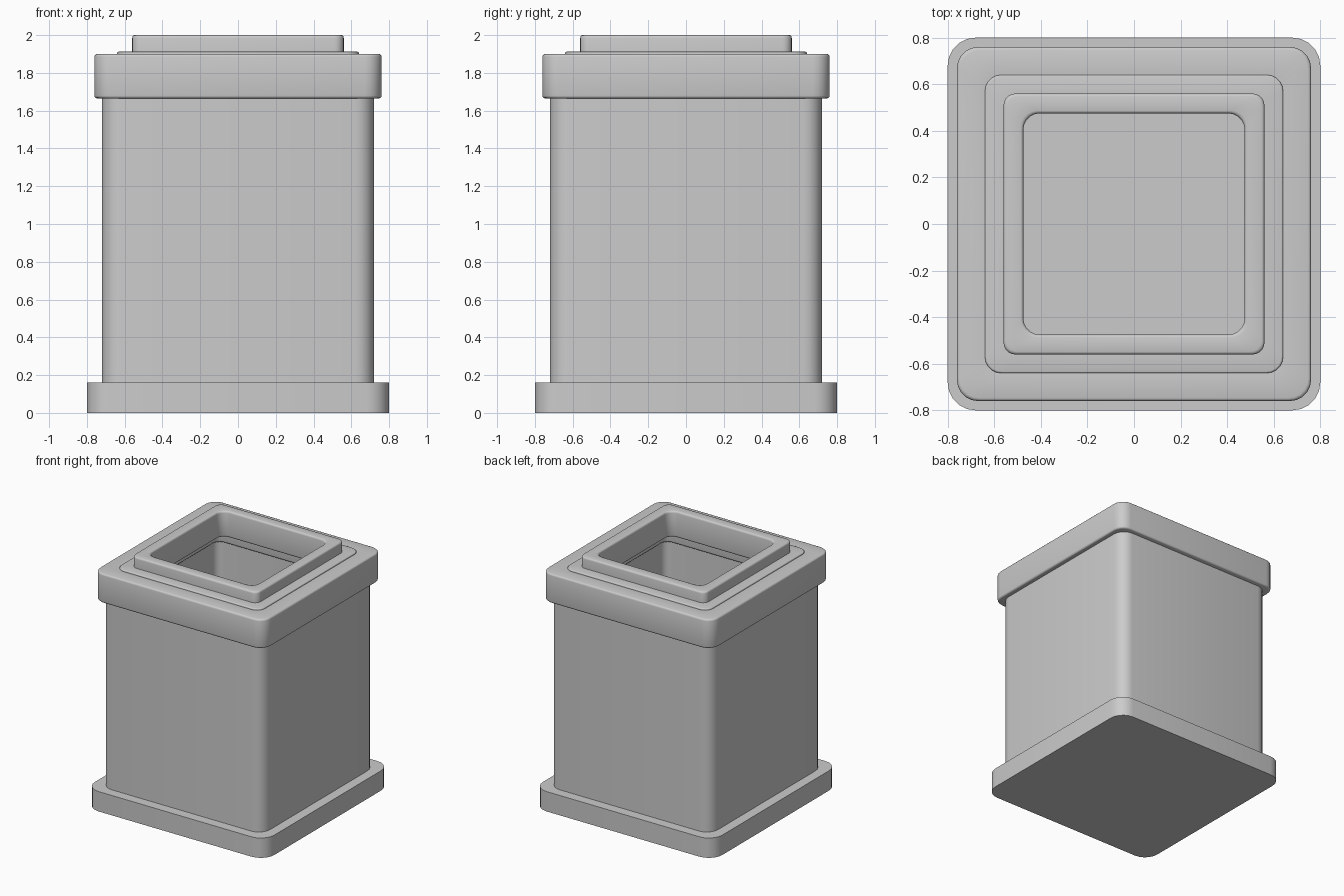
import bpy, bmesh, math

if "Cube" in bpy.data.objects:
    bpy.data.objects.remove(bpy.data.objects["Cube"])

SEG = 5  # segments per rounded corner


def rounded_square(half, radius, z):
    """Points of a horizontal square with rounded corners."""
    pts = []
    c = half - radius
    for q, (sx, sy) in enumerate(((1, 1), (-1, 1), (-1, -1), (1, -1))):
        for i in range(SEG + 1):
            a = math.pi / 2 * (q + i / SEG)
            pts.append((sx * c + radius * math.cos(a), sy * c + radius * math.sin(a), z))
    return pts


def loft(name, profile, ring=False, bevel=0.0):
    """Skin rounded squares (half, radius, z); a ring closes on itself, else it is capped."""
    bm = bmesh.new()
    loops = [[bm.verts.new(p) for p in rounded_square(*s)] for s in profile]
    n = len(loops[0])
    pairs = list(zip(loops, loops[1:]))
    if ring:
        pairs.append((loops[-1], loops[0]))
    else:
        bm.faces.new(loops[0])
        bm.faces.new(loops[-1])
    for a, b in pairs:
        for i in range(n):
            j = (i + 1) % n
            bm.faces.new((a[i], a[j], b[j], b[i]))
    bmesh.ops.recalc_face_normals(bm, faces=bm.faces)
    me = bpy.data.meshes.new(name)
    bm.to_mesh(me)
    bm.free()
    ob = bpy.data.objects.new(name, me)
    bpy.context.collection.objects.link(ob)
    bpy.ops.object.select_all(action='DESELECT')
    ob.select_set(True)
    bpy.context.view_layer.objects.active = ob
    if bevel:
        m = ob.modifiers.new("edge_bevel", 'BEVEL')
        m.width = bevel
        m.segments = 3
        m.limit_method = 'ANGLE'
        m.angle_limit = math.radians(60)
        bpy.ops.object.modifier_apply(modifier=m.name)
    bpy.ops.object.shade_smooth_by_angle(angle=math.radians(35))
    return ob


def frame(name, outer, r_out, inner, r_in, z0, z1, bevel=0.0):
    """Hollow rounded-square frame."""
    return loft(name, [(outer, r_out, z0), (outer, r_out, z1),
                       (inner, r_in, z1), (inner, r_in, z0)], True, bevel)


# Plinth, whose top is also the floor of the well
loft("base_plinth", [(0.80, 0.12, 0.0), (0.80, 0.12, 0.16)])

# Hollow body
frame("body_walls", 0.72, 0.10, 0.62, 0.06, 0.10, 1.69)

# Overhanging collar, low step and raised rim
frame("top_collar", 0.76, 0.09, 0.60, 0.06, 1.665, 1.90, 0.015)
frame("collar_step", 0.64, 0.07, 0.50, 0.06, 1.81, 1.912, 0.008)
frame("opening_rim", 0.56, 0.05, 0.475, 0.07, 1.79, 2.0, 0.015)
